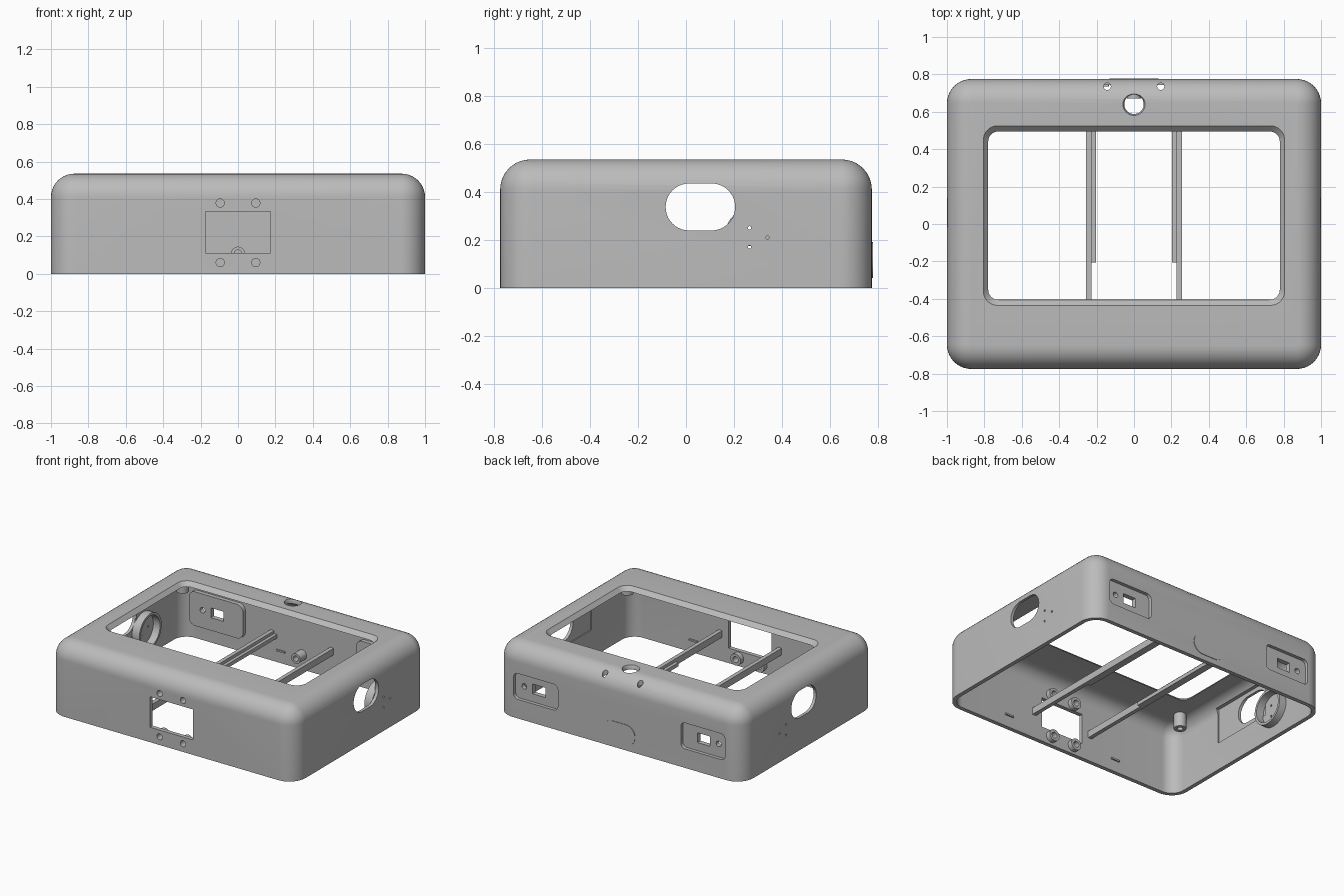
import bpy, bmesh
from math import sin, cos, pi, radians

cube = bpy.data.objects.get("Cube")
if cube:
    bpy.data.objects.remove(cube, do_unlink=True)

grey = bpy.data.materials.new("light_grey_plastic")
grey.use_nodes = True
grey.diffuse_color = (0.5, 0.5, 0.5, 1)
grey.node_tree.nodes["Principled BSDF"].inputs["Base Color"].default_value = (0.5, 0.5, 0.5, 1)

AXES = {"x": lambda u, v, w: (w, u, v),
        "y": lambda u, v, w: (u, w, v),
        "z": lambda u, v, w: (u, v, w)}


def outline(hu, hv, r, steps=10):
    """Rounded rectangle; a circle when r equals both half sizes."""
    pts = []
    for k, (su, sv) in enumerate(((1, 1), (-1, 1), (-1, -1), (1, -1))):
        for i in range(steps + 1):
            a = (k + i / steps) * pi / 2
            pts.append((su * (hu - r) + r * cos(a), sv * (hv - r) + r * sin(a)))
    return pts


def loft(name, rings, axis="z", centre=(0, 0), closed=False):
    """Skin rings of (half u, half v, corner radius, position along axis)."""
    bm = bmesh.new()
    loops = []
    for hu, hv, r, w in rings:
        loops.append([bm.verts.new(AXES[axis](u + centre[0], v + centre[1], w))
                      for u, v in outline(hu, hv, r)])
    pairs = list(zip(loops, loops[1:]))
    if closed:
        pairs.append((loops[-1], loops[0]))
    else:
        bm.faces.new(loops[0])
        bm.faces.new(loops[-1])
    for a, b in pairs:
        for i in range(len(a)):
            j = (i + 1) % len(a)
            bm.faces.new((a[i], a[j], b[j], b[i]))
    bmesh.ops.remove_doubles(bm, verts=bm.verts, dist=1e-5)
    bmesh.ops.recalc_face_normals(bm, faces=bm.faces)
    mesh = bpy.data.meshes.new(name)
    bm.to_mesh(mesh)
    bm.free()
    mesh.materials.append(grey)
    obj = bpy.data.objects.new(name, mesh)
    bpy.context.collection.objects.link(obj)
    return obj


def prism(name, hu, hv, r, start, end, axis="z", centre=(0, 0)):
    return loft(name, [(hu, hv, r, start), (hu, hv, r, end)], axis, centre)


def tube(name, outer, inner, start, end, axis, centre):
    return loft(name, [(r, r, r, w) for r, w in
                       ((outer, start), (outer, end), (inner, end), (inner, start))],
                axis, centre, closed=True)


def activate(obj):
    bpy.ops.object.select_all(action="DESELECT")
    obj.select_set(True)
    bpy.context.view_layer.objects.active = obj


def combine(target, tool, operation="DIFFERENCE"):
    activate(target)
    mod = target.modifiers.new("combine", "BOOLEAN")
    mod.operation, mod.solver, mod.object = operation, "EXACT", tool
    bpy.ops.object.modifier_apply(modifier=mod.name)
    bpy.data.objects.remove(tool, do_unlink=True)


# Housing: hollow rounded box, open underneath
W, D, H, WALL, R, F = 1.0, 0.775, 0.535, 0.03, 0.13, 0.125


def skin(offset):
    fillet = F - offset
    rings = [(W - offset, D - offset, R - offset, 0)]
    for i in range(11):
        a = i / 10 * pi / 2
        inset = offset + fillet * (1 - cos(a))
        rings.append((W - inset, D - inset, R - inset, H - F + fillet * sin(a)))
    return rings


housing = loft("housing", skin(WALL)[::-1] + skin(0))

# Thickened pads behind the two rear sockets
for s in (-1, 1):
    combine(housing, prism("pad", 0.22, 0.125, 0.05, D - 0.06, D - 0.01, "y", (s * 0.68, 0.23)), "UNION")

# Screen window with sloping edge
combine(housing, loft("cutter", [(0.775, 0.445, 0.05, 0.3), (0.775, 0.445, 0.05, 0.5),
                                 (0.81, 0.485, 0.08, 0.54)], "z", (0, 0.045)))

# Round top opening and two small holes beside it
combine(housing, loft("cutter", [(0.052, 0.052, 0.052, 0.4), (0.052, 0.052, 0.052, 0.52),
                                 (0.062, 0.062, 0.062, 0.54)], "z", (0, 0.64)))
for s in (-1, 1):
    combine(housing, prism("cutter", 0.019, 0.019, 0.019, 0.42, 0.6, "z", (s * 0.143, 0.735)))

# Front port and its screw holes
combine(housing, prism("cutter", 0.175, 0.112, 0.002, -0.9, -0.6, "y", (0, 0.222)))
screws = [(x, z) for x in (-0.095, 0.095) for z in (0.06, 0.378)]
for c in screws:
    combine(housing, prism("cutter", 0.022, 0.022, 0.022, -0.9, -0.6, "y", c))

for s in (-1, 1):
    # Rear sockets: recess, connector slot and screw hole
    combine(housing, prism("cutter", 0.18, 0.095, 0.035, D - 0.025, 0.9, "y", (s * 0.68, 0.235)))
    combine(housing, prism("cutter", 0.052, 0.036, 0.002, 0.6, 0.9, "y", (s * 0.67, 0.235)))
    combine(housing, prism("cutter", 0.02, 0.02, 0.02, 0.6, 0.9, "y", (s * 0.79, 0.235)))
    # Side openings with a shallow recess inside, and pin holes
    combine(housing, prism("cutter", 0.245, 0.13, 0.002, s * 0.9, s * 0.978, "x", (-0.04, 0.335)))
    combine(housing, prism("cutter", 0.145, 0.098, 0.098, s * 0.9, s * 1.1, "x", (0.06, 0.337)))
    for c in ((0.265, 0.25), (0.34, 0.21), (0.265, 0.17)):
        combine(housing, prism("cutter", 0.007, 0.007, 0.007, s * 0.9, s * 1.1, "x", c))

parts = [housing]

# Bosses inside the front wall and one on the back wall
for c in screws:
    parts.append(tube("front_screw_boss", 0.042, 0.022, -0.75, -0.71, "y", c))
parts.append(tube("back_boss", 0.037, 0.02, 0.67, 0.75, "y", (0, 0.108)))

for s, side in ((1, "left"), (-1, "right")):
    # Speaker ring on the side wall
    parts.append(tube(side + "_speaker_ring", 0.13, 0.112, s * 0.915, s * 0.975, "x", (0.29, 0.21)))
    # Crossing rail, with a wider rear part
    parts.append(prism(side + "_rail", 0.015, 0.025, 0.001, -0.75, 0.75, "y", (s * 0.242, 0.2)))
    parts.append(prism(side + "_rail_ledge", 0.013, 0.014, 0.001, -0.205, 0.75, "y", (s * 0.217, 0.189)))
    # Bosses hanging from the top, and small clips low on the front wall
    for y in (-0.56, 0.6):
        parts.append(tube(side + "_corner_boss", 0.042, 0.02, 0.4, 0.507, "z", (s * 0.87, y)))
    parts.append(prism(side + "_front_clip", 0.035, 0.006, 0.002, -0.75, -0.735, "y", (s * 0.46, 0.09)))
parts.append(prism("back_clip", 0.035, 0.006, 0.002, 0.735, 0.75, "y", (-0.17, 0.09)))

# Very shallow pad on the back
parts.append(prism("back_pad", 0.13, 0.075, 0.075, 0.77, 0.779, "y", (0, 0.115)))

for obj in parts:
    activate(obj)
    bpy.ops.object.shade_smooth_by_angle(angle=radians(30))
